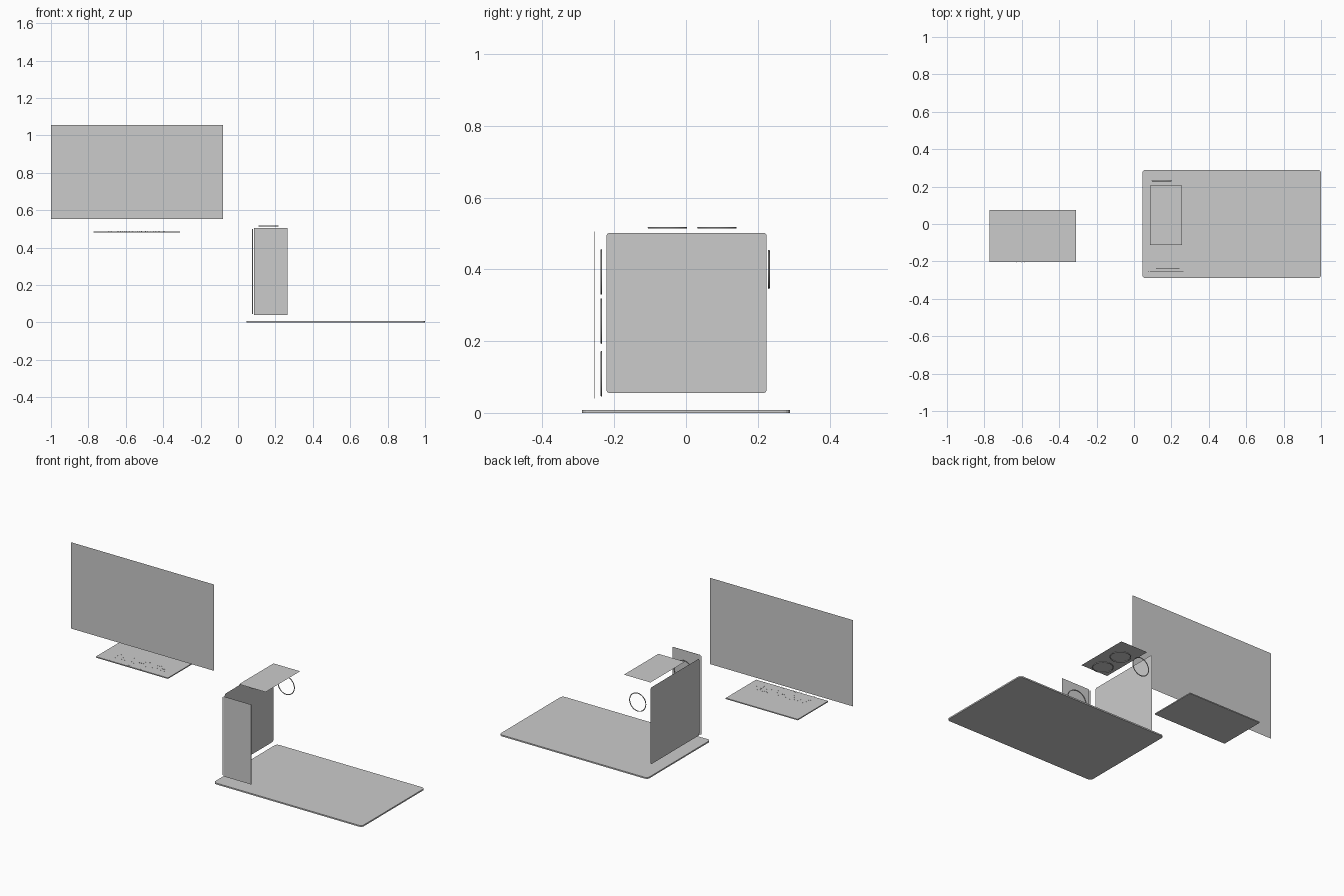
import bpy, bmesh, math, random
from mathutils import Matrix

if "Cube" in bpy.data.objects:
    bpy.data.objects.remove(bpy.data.objects["Cube"])

random.seed(4)


def finish(name, bm):
    me = bpy.data.meshes.new(name)
    bm.to_mesh(me)
    bm.free()
    ob = bpy.data.objects.new(name, me)
    bpy.context.collection.objects.link(ob)
    return ob


def panel(name, axis, pos, a, b, radius=0.0, thick=0.0):
    """Flat panel across one axis; a and b are the ranges along the other two axes."""
    pts = []
    for cx, cy, start in ((a[1], b[1], 0), (a[0], b[1], 90), (a[0], b[0], 180), (a[1], b[0], 270)):
        if radius == 0:
            pts.append((cx, cy))
            continue
        sx = 1 if cx == a[1] else -1
        sy = 1 if cy == b[1] else -1
        for i in range(5):
            t = math.radians(start + i * 22.5)
            pts.append((cx - sx * radius + radius * math.cos(t),
                        cy - sy * radius + radius * math.sin(t)))
    place = {'X': lambda u, v: (pos, u, v),
             'Y': lambda u, v: (u, pos, v),
             'Z': lambda u, v: (u, v, pos)}[axis]
    bm = bmesh.new()
    face = bm.faces.new([bm.verts.new(place(u, v)) for u, v in pts])
    if thick:
        ext = bmesh.ops.extrude_face_region(bm, geom=[face], use_keep_orig=True)
        vs = [g for g in ext['geom'] if isinstance(g, bmesh.types.BMVert)]
        d = [0, 0, 0]
        d['XYZ'.index(axis)] = thick
        bmesh.ops.translate(bm, verts=vs, vec=d)
        bmesh.ops.recalc_face_normals(bm, faces=bm.faces)
    return finish(name, bm)


def fan_ring(name, loc, radius, axis, tube=0.0025):
    rot = {'Z': (0, 0, 0), 'Y': (math.pi / 2, 0, 0)}[axis]
    bpy.ops.mesh.primitive_torus_add(location=loc, rotation=rot, major_radius=radius - tube,
                                     minor_radius=tube, major_segments=48, minor_segments=8)
    ob = bpy.context.object
    ob.name = name
    bpy.ops.object.shade_smooth_by_angle()


# Desk mat
panel("desk_mat", 'Z', 0.0, (0.045, 1.0), (-0.29, 0.29), 0.018, 0.008)

# Monitor screen and the keyboard slab below it
panel("screen", 'Y', -0.107, (-1.0, -0.08), (0.553, 1.055))
panel("keyboard_slab", 'Z', 0.481, (-0.773, -0.309), (-0.203, 0.076), 0.0, 0.006)

# Tiny specks along the front of the slab
bm = bmesh.new()
for y in (-0.105, -0.13, -0.152, -0.2):
    for i in range(14):
        m = Matrix.Translation((random.uniform(-0.7, -0.36), y + random.uniform(-0.008, 0.006), 0.488))
        bmesh.ops.create_cube(bm, size=0.002, matrix=m)
finish("slab_specks", bm)

# Computer case panels
panel("case_side_panel", 'X', 0.07, (-0.222, 0.225), (0.055, 0.502), 0.01)
panel("case_front_panel", 'Y', -0.256, (0.085, 0.264), (0.04, 0.505), 0.0, 0.0015)
panel("case_front_strip", 'Y', -0.256, (0.076, 0.080), (0.046, 0.5), 0.0, 0.0015)
panel("case_top_panel", 'Z', 0.521, (0.085, 0.256), (-0.112, 0.205))

# Fan rings
for i, z in enumerate((0.393, 0.256, 0.109)):
    fan_ring(f"front_fan_ring_{i + 1}", (0.181, -0.236, z), 0.0635, 'Y', 0.002)
for i, y in enumerate((-0.052, 0.086)):
    fan_ring(f"top_fan_ring_{i + 1}", (0.163, y, 0.516), 0.055, 'Z')
fan_ring("rear_fan_ring", (0.149, 0.231, 0.4), 0.0545, 'Y')
